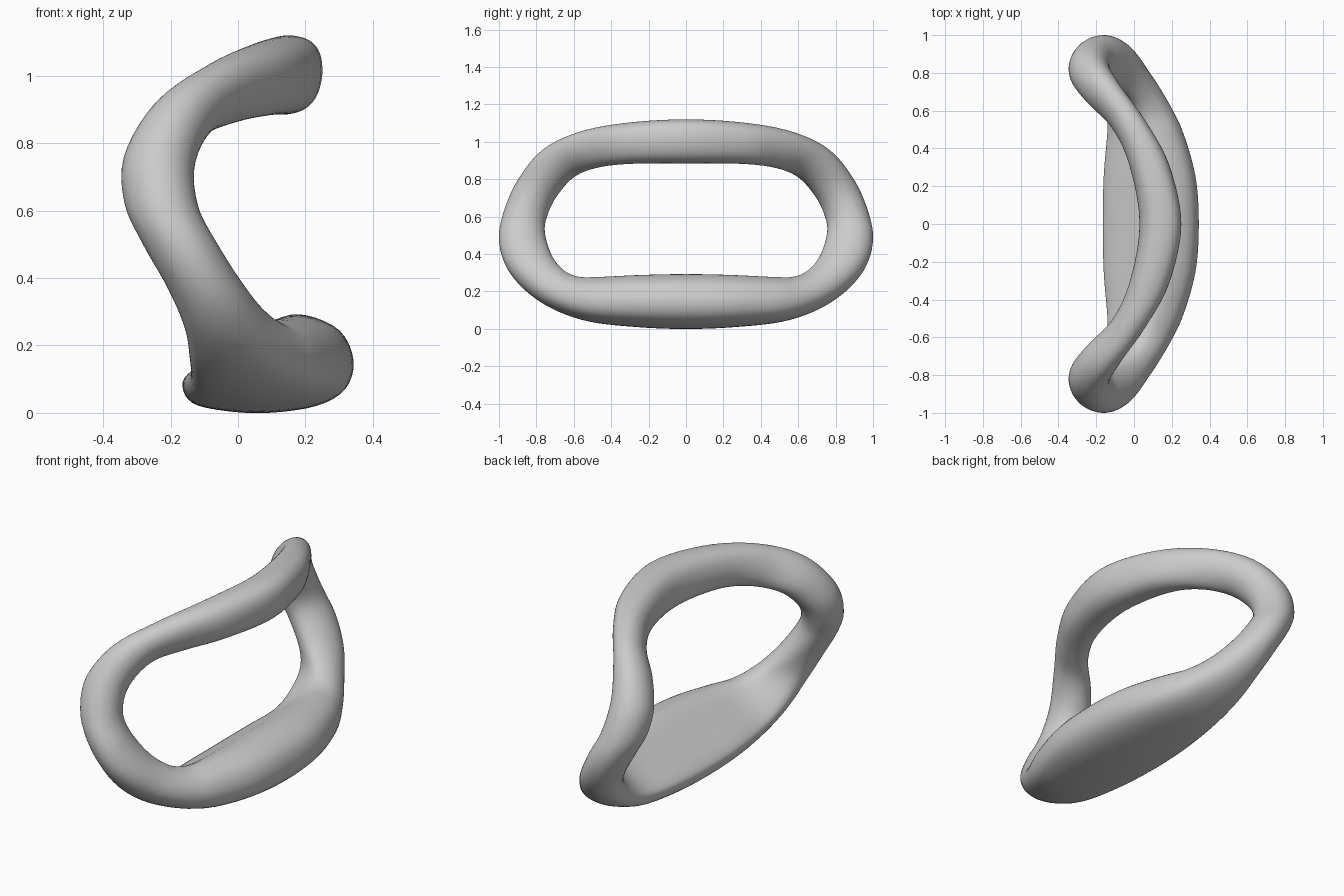
import bpy, bmesh, math
from mathutils import Vector

if "Cube" in bpy.data.objects:
    bpy.data.objects.remove(bpy.data.objects["Cube"])

# Half of the loop, from the middle of the top bar round to the middle of the base:
# inner edge (y, z), outer edge (y, z), x range, blend from tube to wedge foot,
# x shift of the outer edge relative to the inner edge, squareness power (1 = round)
STATIONS = [
    ((0.00, 0.885), (0.00, 1.12), (0.03, 0.25), 0, 0.02, 0.85),
    ((0.30, 0.882), (0.33, 1.10), (-0.025, 0.185), 0, 0.01, 0.88),
    ((0.48, 0.86), (0.58, 1.05), (-0.125, 0.065), 0, 0, 0.95),
    ((0.60, 0.81), (0.77, 0.955), (-0.26, -0.055), 0, 0, 1),
    ((0.69, 0.71), (0.90, 0.795), (-0.34, -0.125), 0, 0, 1),
    ((0.74, 0.61), (0.975, 0.625), (-0.335, -0.12), 0, 0.02, 1),
    ((0.755, 0.52), (1.00, 0.48), (-0.282, -0.06), 0, 0.03, 1),
    ((0.72, 0.40), (0.965, 0.34), (-0.207, 0.022), 0.1, 0, 1),
    ((0.66, 0.32), (0.87, 0.215), (-0.155, 0.095), 0.35, -0.03, 1),
    ((0.58, 0.28), (0.72, 0.11), (-0.14, 0.175), 0.7, -0.02, 1),
    ((0.47, 0.275), (0.52, 0.04), (-0.14, 0.255), 1, 0, 1),
    ((0.25, 0.285), (0.26, 0.01), (-0.16, 0.325), 1, 0, 1),
    ((0.00, 0.29), (0.00, 0.00), (-0.165, 0.343), 1, 0, 1),
]

# Wedge foot cross-section as (across x, inner to outer)
N = 12
WEDGE = [(0, .72), (.06, .56), (.3, .3), (.55, .04), (.72, 0), (.92, .16),
         (1, .47), (.95, .76), (.78, .93), (.5, 1), (.25, .98), (.06, .9)]


def tube(power):
    """Rounded tube cross-section, squarer as the power drops."""
    def bulge(c):
        return math.copysign(abs(c) ** power, c) if abs(c) > 1e-6 else 0.0
    angles = [2 * math.pi * k / N for k in range(N)]
    return [(0.5 - 0.5 * bulge(math.cos(a)), 0.5 - 0.5 * bulge(math.sin(a))) for a in angles]


def smooth_closed(points, steps):
    """Closed Catmull-Rom curve through the points."""
    out, n = [], len(points)
    for i in range(n):
        a, b, c, d = (points[(i + j) % n] for j in (-1, 0, 1, 2))
        for s in range(steps):
            t = s / steps
            out.append(0.5 * (2 * b + (c - a) * t + (2 * a - 5 * b + 4 * c - d) * t * t
                              + (3 * b - a - 3 * c + d) * t ** 3))
    return out


def section(station, side):
    inner, outer, (x0, x1), blend, skew, power = station
    pts = []
    for r, w in zip(tube(power), WEDGE):
        u = r[0] + (w[0] - r[0]) * blend
        v = r[1] + (w[1] - r[1]) * blend
        pts.append(Vector((x0 + (x1 - x0) * u + skew * (v - 0.5),
                           side * (inner[0] + (outer[0] - inner[0]) * v),
                           inner[1] + (outer[1] - inner[1]) * v)))
    return smooth_closed(pts, 4)


# Mirror the half loop, then smooth along its length
sections = [section(s, 1) for s in STATIONS]
sections += [section(s, -1) for s in STATIONS[-2:0:-1]]
rails = [smooth_closed(list(rail), 5) for rail in zip(*sections)]

# Skin the rails into one closed ring
bm = bmesh.new()
grid = [[bm.verts.new(p) for p in rail] for rail in rails]
for i in range(len(grid)):
    a, b = grid[i], grid[(i + 1) % len(grid)]
    for j in range(len(a)):
        k = (j + 1) % len(a)
        bm.faces.new((a[j], a[k], b[k], b[j]))
bmesh.ops.recalc_face_normals(bm, faces=bm.faces[:])
for f in bm.faces:
    f.smooth = True
mesh = bpy.data.meshes.new("curved_ring_handle")
bm.to_mesh(mesh)
bm.free()
ring = bpy.data.objects.new("curved_ring_handle", mesh)
bpy.context.collection.objects.link(ring)
